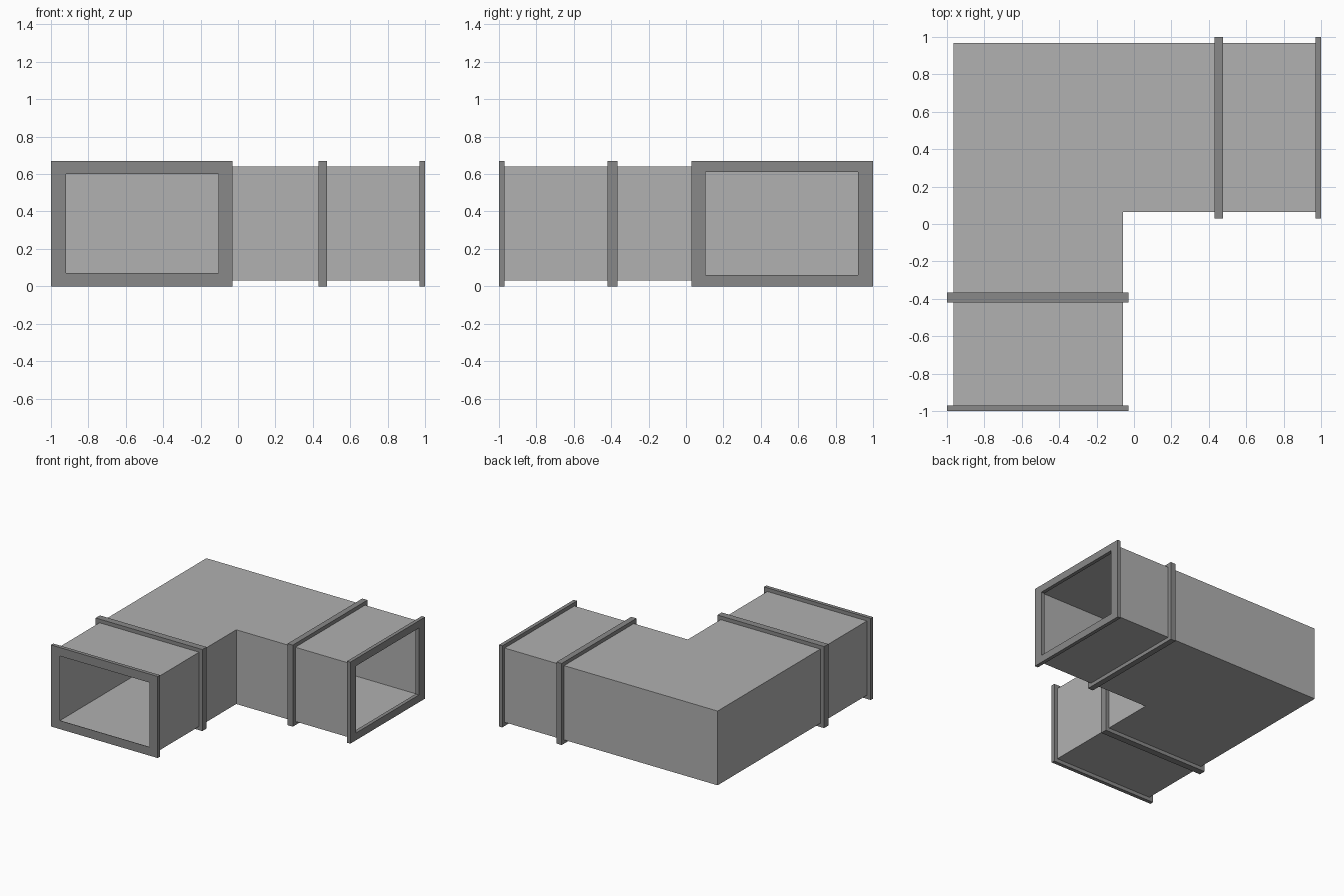
import bpy, bmesh

if "Cube" in bpy.data.objects:
    bpy.data.objects.remove(bpy.data.objects["Cube"])

Z0, Z1 = 0.03, 0.64      # duct height range
T = 0.012                # sheet thickness


def grey(name, v):
    m = bpy.data.materials.new(name)
    m.diffuse_color = (v, v, v, 1)
    m.use_nodes = True
    m.node_tree.nodes["Principled BSDF"].inputs["Base Color"].default_value = m.diffuse_color
    return m


SHEET = grey("sheet_grey", 0.44)
DARK = grey("flange_grey", 0.25)


def to_object(name, bm, mat):
    bmesh.ops.recalc_face_normals(bm, faces=bm.faces)
    me = bpy.data.meshes.new(name)
    bm.to_mesh(me)
    bm.free()
    me.materials.append(mat)
    ob = bpy.data.objects.new(name, me)
    bpy.context.collection.objects.link(ob)
    return ob


# L-shaped sheet duct: extruded plan outline with both ends left open
def duct():
    plan = [(-0.965, -0.99), (-0.06, -0.99), (-0.06, 0.063), (0.99, 0.063),
            (0.99, 0.968), (-0.965, 0.968)]
    bm = bmesh.new()
    lo = [bm.verts.new((x, y, Z0)) for x, y in plan]
    hi = [bm.verts.new((x, y, Z1)) for x, y in plan]
    bm.faces.new(lo[::-1])
    bm.faces.new(hi)
    for i in (1, 2, 4, 5):
        j = (i + 1) % 6
        bm.faces.new((lo[i], lo[j], hi[j], hi[i]))
    ob = to_object("elbow_duct", bm, SHEET)
    mod = ob.modifiers.new("sheet", 'SOLIDIFY')
    mod.thickness, mod.offset, mod.use_even_offset = T, -1, True


# Rectangular frame; rectangles are (a0, a1, z0, z1), d0..d1 is along the duct
def frame(name, axis, outer, inner, d0, d1):
    bm = bmesh.new()

    def ring(r, d):
        pts = [(r[0], r[2]), (r[1], r[2]), (r[1], r[3]), (r[0], r[3])]
        return [bm.verts.new((a, d, z) if axis == 'Y' else (d, a, z)) for a, z in pts]

    rings = [ring(outer, d0), ring(outer, d1), ring(inner, d1), ring(inner, d0)]
    for k in range(4):
        p, q = rings[k], rings[(k + 1) % 4]
        for i in range(4):
            j = (i + 1) % 4
            bm.faces.new((p[i], p[j], q[j], q[i]))
    to_object(name, bm, DARK)


duct()

# End flanges: the front one has a thin lip, the side one a full-depth lip
front = (-1.0, -0.03, 0.0, 0.67)
side = (0.03, 1.0, 0.0, 0.67)
front_duct = (-0.965, -0.06, Z0, Z1)
side_duct = (0.063, 0.968, Z0, Z1)
frame("front_end_lip", 'Y', front, (-0.92, -0.105, 0.07, 0.60), -1.0, -0.996)
frame("front_end_flange", 'Y', front, front_duct, -0.996, -0.97)
frame("side_end_flange", 'X', side, (0.105, 0.92, 0.06, 0.61), 0.97, 1.0)

# Joint flanges wrapped around each leg
frame("front_joint_flange", 'Y', front, front_duct, -0.42, -0.365)
frame("side_joint_flange", 'X', side, side_duct, 0.43, 0.477)
